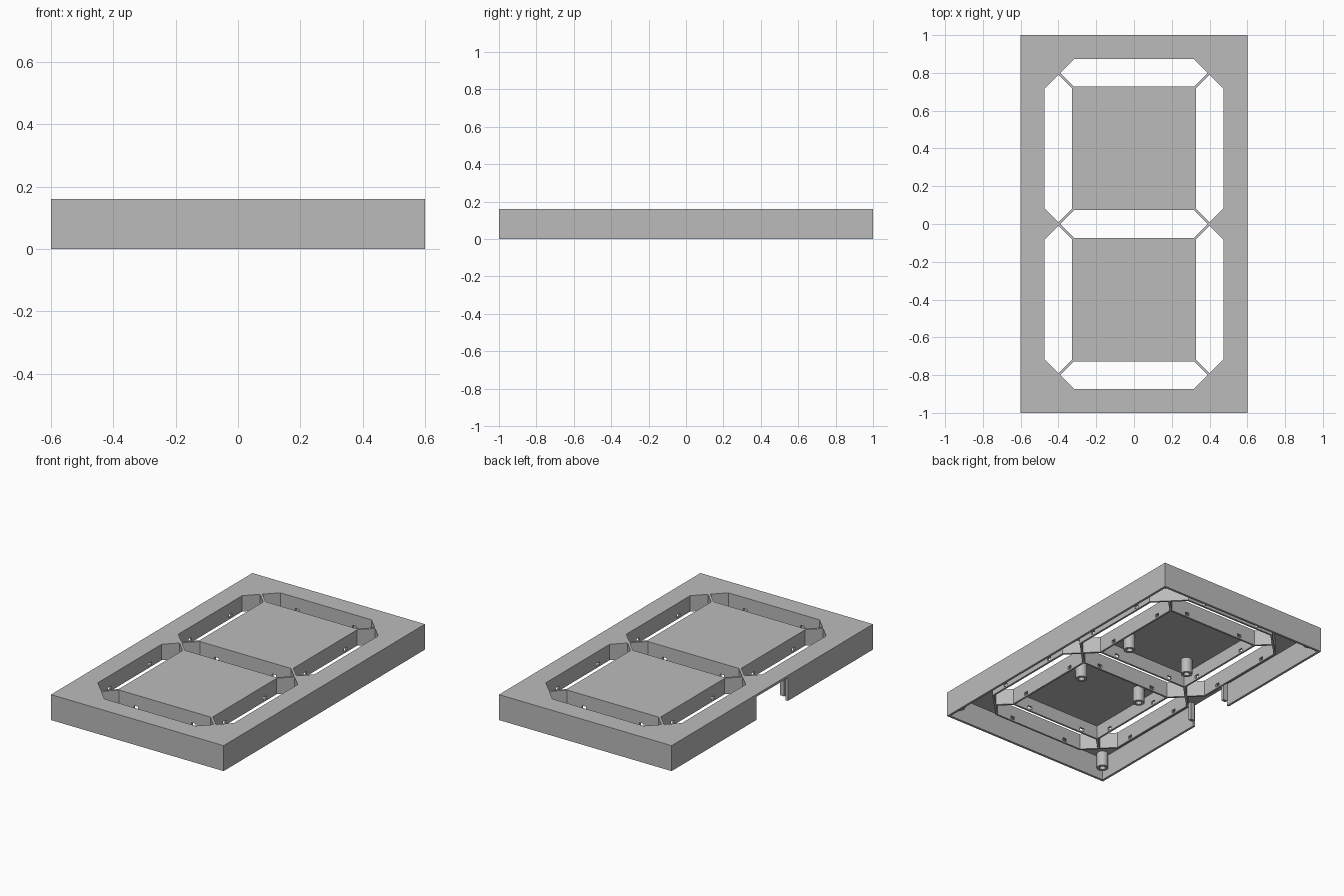
import bpy, bmesh, math

if "Cube" in bpy.data.objects:
    bpy.data.objects.remove(bpy.data.objects["Cube"])

grey = bpy.data.materials.new("plain_grey")
grey.diffuse_color = (0.5, 0.5, 0.5, 1)
grey.use_nodes = True
grey.node_tree.nodes["Principled BSDF"].inputs["Base Color"].default_value = grey.diffuse_color


def slab(name, outlines, z0, z1):
    """Extrude flat outlines (inner ones become holes) from z0 to z1."""
    cu = bpy.data.curves.new(name, 'CURVE')
    cu.dimensions = '2D'
    cu.fill_mode = 'BOTH'
    cu.extrude = (z1 - z0) / 2
    for pts in outlines:
        sp = cu.splines.new('POLY')
        sp.points.add(len(pts) - 1)
        for p, (x, y) in zip(sp.points, pts):
            p.co = (x, y, 0, 1)
        sp.use_cyclic_u = True
    tmp = bpy.data.objects.new(name + "_tmp", cu)
    bpy.context.scene.collection.objects.link(tmp)
    dg = bpy.context.evaluated_depsgraph_get()
    me = bpy.data.meshes.new_from_object(tmp.evaluated_get(dg))
    bpy.data.objects.remove(tmp)
    bm = bmesh.new()
    bm.from_mesh(me)
    bmesh.ops.remove_doubles(bm, verts=bm.verts, dist=1e-5)
    bmesh.ops.translate(bm, verts=bm.verts, vec=(0, 0, (z0 + z1) / 2))
    bmesh.ops.recalc_face_normals(bm, faces=bm.faces)
    for f in bm.faces:
        f.smooth = False
    bm.to_mesh(me)
    bm.free()
    me.materials.clear()
    me.materials.append(grey)
    ob = bpy.data.objects.new(name, me)
    bpy.context.scene.collection.objects.link(ob)
    return ob


def rect(x0, x1, y0, y1):
    return [(x0, y0), (x1, y0), (x1, y1), (x0, y1)]


def circle(cx, cy, r, n=24):
    return [(cx + r * math.cos(2 * math.pi * i / n),
             cy + r * math.sin(2 * math.pi * i / n)) for i in range(n)]


HW, HL = 0.073, 0.39          # segment half width and half length
PLATE, WELL, POST = 0.145, 0.06, 0.05


def segment(cx, cy, upright):
    s = HL - HW
    pts = [(-HL, 0), (-s, -HW), (s, -HW), (HL, 0), (s, HW), (-s, HW)]
    return [(cx + (v if upright else u), cy + (u if upright else v)) for u, v in pts]


places = [(0, y, False) for y in (-0.8, 0, 0.8)]
places += [(x, y, True) for x in (-0.4, 0.4) for y in (-0.4, 0.4)]
segments = [segment(*p) for p in places]

# face plate with seven segment openings
slab("face_plate", [rect(-0.6, 0.6, -1, 1)] + segments, PLATE, 0.16)

# outer wall, with the cable gap in the left side
i, j, g = 0.585, 0.985, 0.155
slab("outer_wall", [[(-0.6, -g), (-0.6, -1), (0.6, -1), (0.6, 1), (-0.6, 1), (-0.6, g),
                     (-i, g), (-i, j), (i, j), (i, -j), (-i, -j), (-i, -g)]], 0, PLATE)

# light wells: outline with chamfered corners and a notch at mid height
quarter = [(0.407, 0), (0.485, 0.078), (0.485, 0.722), (0.322, 0.885)]
right = [(x, -y) for x, y in quarter[:0:-1]] + quarter
outline = right + [(-x, y) for x, y in right[::-1]]
panels = [rect(-0.315, 0.315, 0.085, 0.715), rect(-0.315, 0.315, -0.715, -0.085)]
wells = slab("segment_wells", [outline] + segments + panels, WELL, PLATE)

# small wire holes through the long well walls
bm = bmesh.new()
for cx, cy, upright in places:
    for d in (-0.2, 0.2):
        res = bmesh.ops.create_cube(bm, size=1)
        size = (0.2, 0.028, 0.02) if upright else (0.028, 0.2, 0.02)
        bmesh.ops.scale(bm, verts=res['verts'], vec=size)
        pos = (cx, cy + d, 0.08) if upright else (cx + d, cy, 0.08)
        bmesh.ops.translate(bm, verts=res['verts'], vec=pos)
me = bpy.data.meshes.new("wire_hole_cutter")
bm.to_mesh(me)
bm.free()
cutter = bpy.data.objects.new("wire_hole_cutter", me)
bpy.context.scene.collection.objects.link(cutter)
cutter.hide_render = True
mod = wells.modifiers.new("wire_holes", 'BOOLEAN')
mod.operation = 'DIFFERENCE'
mod.solver = 'EXACT'
mod.object = cutter
bpy.context.view_layer.objects.active = wells
bpy.ops.object.modifier_apply(modifier=mod.name)
bpy.data.objects.remove(cutter)

# hollow screw posts: four behind the panels, four in the corners
posts = []
for sx in (-1, 1):
    for sy in (-1, 1):
        for kind, x, y in (("panel_post", 0.22, 0.22), ("corner_post", 0.55, 0.945)):
            c = (sx * x, sy * y)
            posts.append(slab(kind, [circle(*c, 0.034), circle(*c, 0.018)], POST, PLATE))

# ribs beside the cable gap
for s in (-1, 1):
    y = s * 0.15
    slab("gap_rib", [rect(-i, -0.555, y - 0.01, y + 0.01)], 0.03, PLATE)

bpy.ops.object.select_all(action='DESELECT')
for p in posts:
    p.select_set(True)
bpy.context.view_layer.objects.active = posts[0]
bpy.ops.object.shade_smooth_by_angle(angle=math.radians(35))
